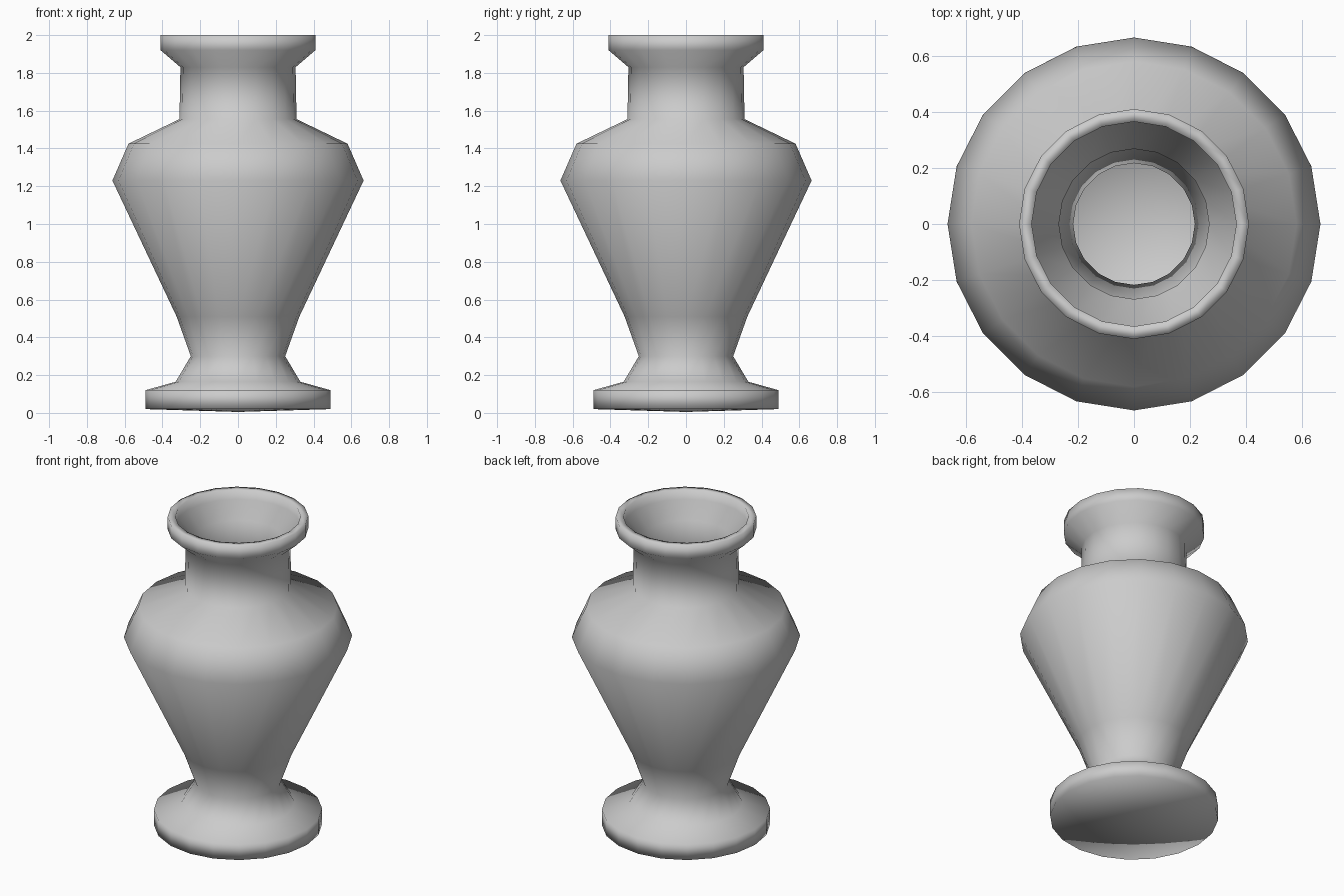
import bpy, bmesh, math

if "Cube" in bpy.data.objects:
    bpy.data.objects.remove(bpy.data.objects["Cube"])

SIDES = 20

# Outer wall, from the centre of the base up to the lip
outer = [(0, 0.005), (0.49, 0.02), (0.49, 0.12), (0.33, 0.165), (0.25, 0.30),
         (0.325, 0.51), (0.665, 1.23), (0.58, 1.425), (0.31, 1.555),
         (0.305, 1.83), (0.41, 1.92), (0.41, 2.0)]
# Inner wall, from the lip down to the floor of the hollow
inner = [(0.365, 2.0), (0.365, 1.94), (0.268, 1.85), (0.27, 1.53),
         (0.55, 1.395), (0.62, 1.225), (0.288, 0.525), (0.217, 0.30),
         (0.30, 0.135), (0.45, 0.085), (0.45, 0.06), (0, 0.05)]


def lathe(name, profile):
    """Revolve a radius/height profile around z."""
    bm = bmesh.new()
    verts = [bm.verts.new((r, 0, z)) for r, z in profile]
    edges = [bm.edges.new(pair) for pair in zip(verts, verts[1:])]
    bmesh.ops.spin(bm, geom=verts + edges, cent=(0, 0, 0), axis=(0, 0, 1),
                   angle=math.tau, steps=SIDES, use_duplicate=False)
    bmesh.ops.remove_doubles(bm, verts=bm.verts[:], dist=0.0005)
    bmesh.ops.recalc_face_normals(bm, faces=bm.faces[:])
    for f in bm.faces:
        f.smooth = True
    mesh = bpy.data.meshes.new(name)
    bm.to_mesh(mesh)
    bm.free()
    obj = bpy.data.objects.new(name, mesh)
    bpy.context.collection.objects.link(obj)
    return obj


# Hollow vase
lathe("vase", outer + inner)
